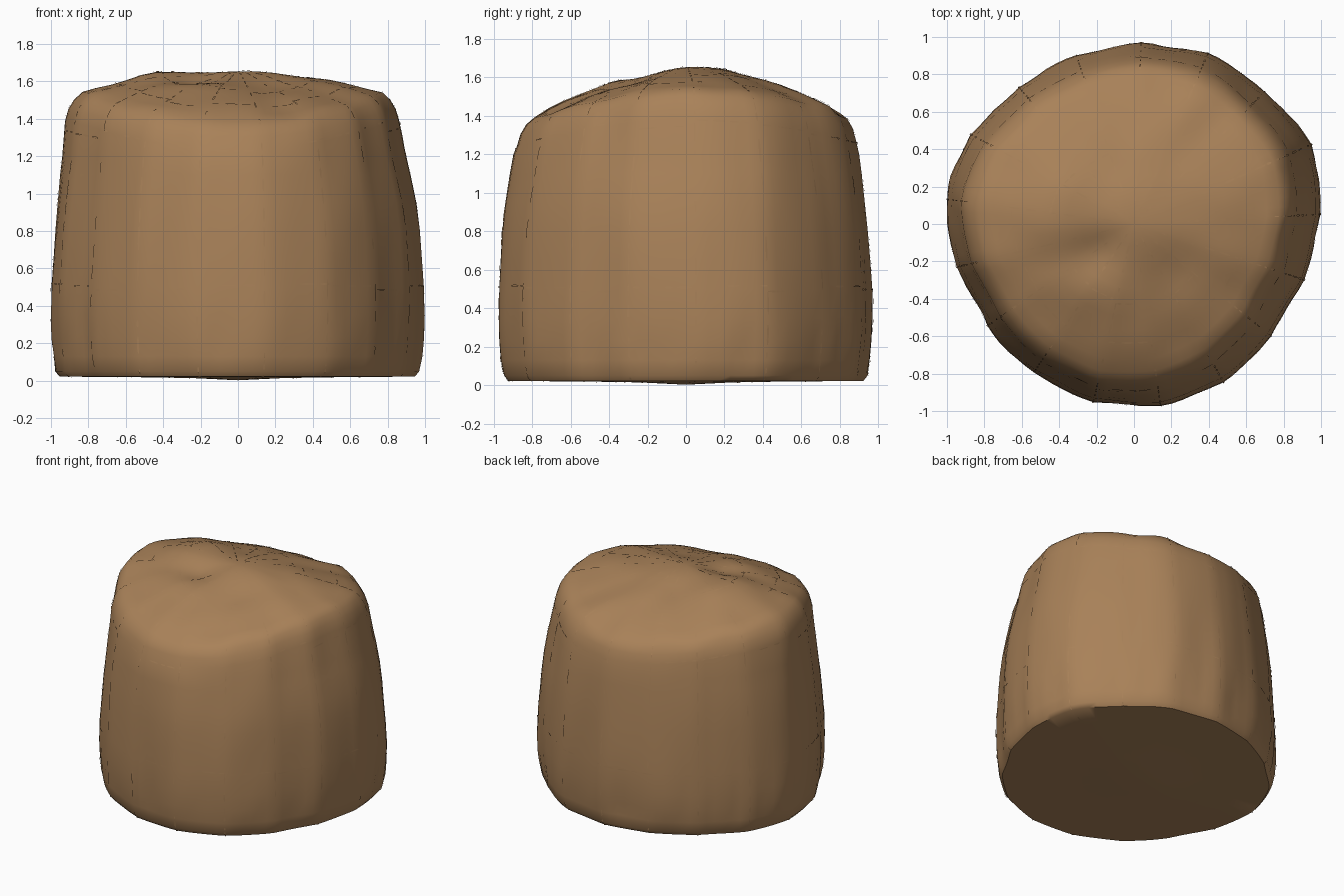
import bpy, bmesh, math, random
from mathutils import Vector, noise

random.seed(4)
if "Cube" in bpy.data.objects:
    bpy.data.objects.remove(bpy.data.objects["Cube"])

PANELS, STEPS = 17, 6
FIRST_SEAM = math.radians(3)
# Outline radius every 15 degrees, starting at +x
OUTLINE = [.985, 1.02, 1.03, .99, 1.0, .975, .965, .95, .95, .955, .99, 1.01,
           1.0, .97, .945, .96, .96, .97, .975, .975, .965, .955, .94, .96]
# Wall rows (radius factor, height) from the underside centre upward
WALL = [(.0, .002), (.25, .014), (.5, .018), (.75, .02), (.955, .022), (.978, .05),
        (.99, .13), (1, .23), (1.005, .35), (1.002, .5), (.993, .65), (.983, .8),
        (.968, .95), (.95, 1.1), (.935, 1.2)]
# Shoulder rows (radius factor, drop below the rim), then the crown rows
SHOULDER = [(.918, .15), (.9, .085), (.87, .035)]
CROWN = [.83, .76, .68, .6, .52, .44, .36, .28, .2, .12, .05, 0]
ROWS = len(WALL) + len(SHOULDER) + len(CROWN)
RIM_ROW, CROWN_ROW = len(WALL), len(WALL) + len(SHOULDER)


def outline(a):
    t = (a / math.tau * len(OUTLINE)) % len(OUTLINE)
    i, s = int(t), t % 1
    p = [OUTLINE[(i + k) % len(OUTLINE)] for k in (-1, 0, 1, 2)]
    return p[1] + .5 * s * (p[2] - p[0] + s * (2 * p[0] - 5 * p[1] + 4 * p[2] - p[3]
                            + s * (3 * (p[1] - p[2]) + p[3] - p[0])))


def hill(x, y, cx, cy, size, height):
    return height * math.exp(-((x - cx) ** 2 + (y - cy) ** 2) / size ** 2)


def row_point(a, k):
    """Point on the cushion at angle a on profile row k."""
    rim = 1.42 + .12 * math.cos(a) ** 2 - .03 * max(0, -math.sin(a))
    if k < RIM_ROW:
        f, z = WALL[k]
    elif k < CROWN_ROW:
        f, drop = SHOULDER[k - RIM_ROW]
        z = rim - drop
    else:
        f = CROWN[k - CROWN_ROW]
        z = rim + (1.655 - rim) * (1 - (f / .83) ** 1.75)
    # Flat leather panels between the seams
    frac = ((a - FIRST_SEAM) / math.tau * PANELS) % 1
    r = f * outline(a) * (1 - .01 * math.sin(math.pi * frac))
    # The shoulder on the left side slopes in more
    slope = min(1, max(0, (z - .9) / .5))
    r *= 1 - .06 * slope * max(0, math.cos(a + .25))
    x, y = r * math.cos(a), r * math.sin(a)
    # Soft wrinkles, sharper near the hem
    if 5 < k < CROWN_ROW:
        push = 1 + .012 * noise.noise(Vector((x * 5, y * 5, z * 1.5)))
        hem = max(0, 1 - abs(z - .2) / .25)
        push += .014 * hem * noise.noise(Vector((x * 11, y * 11, z * 2)))
        x, y = x * push, y * push
    if k >= CROWN_ROW:
        z += hill(x, y, -.46, .1, .2, .04) + hill(x, y, -.2, -.15, .13, -.045)
        z += hill(x, y, .15, -.33, .19, -.05)
        z += .02 * noise.noise(Vector((x * 4, y * 4, 3))) * min(1, f * 3)
    return Vector((x, y, z))


def surface(a, v):
    k = min(int(v), ROWS - 2)
    return row_point(a, k).lerp(row_point(a, k + 1), v - k)


def add_object(name, bm, mat):
    mesh = bpy.data.meshes.new(name)
    bm.to_mesh(mesh)
    bm.free()
    mesh.materials.append(mat)
    obj = bpy.data.objects.new(name, mesh)
    bpy.context.collection.objects.link(obj)
    return obj


leather = bpy.data.materials.new("tan leather")
leather.use_nodes = True
leather.diffuse_color = (.395, .221, .099, 1)
leather.node_tree.nodes["Principled BSDF"].inputs["Base Color"].default_value = leather.diffuse_color

# Cushion body
bm = bmesh.new()
count = PANELS * STEPS
angles = [FIRST_SEAM + math.tau * i / count for i in range(count)]
rings = [[bm.verts.new(row_point(a, k)) for a in angles] for k in range(1, ROWS - 1)]
for low, high in zip(rings, rings[1:]):
    for i in range(count):
        j = (i + 1) % count
        bm.faces.new((low[i], low[j], high[j], high[i]))
base = bm.verts.new(row_point(0, 0))
top = bm.verts.new(row_point(0, ROWS - 1))
for i in range(count):
    j = (i + 1) % count
    bm.faces.new((base, rings[0][j], rings[0][i]))
    bm.faces.new((top, rings[-1][i], rings[-1][j]))
body = add_object("cushion_body", bm, leather)
bpy.context.view_layer.objects.active = body
body.select_set(True)
bpy.ops.object.shade_smooth_by_angle(angle=math.radians(50))
body.select_set(False)

# Seam welts: thin leather dashes lying on the cushion
seams = bmesh.new()


def dash(a0, v0, a1, v1, width):
    pairs = []
    for s in (0, .25, .5, .75, 1):
        a, v = a0 + (a1 - a0) * s, v0 + (v1 - v0) * s
        p = surface(a, v)
        du = surface(a + .01, v) - p
        dv = surface(a, v + .02) - p
        n = du.cross(dv).normalized()
        along = (du if a0 != a1 else dv).normalized()
        side = n.cross(along) * width * (.5 if 0 < s < 1 else .2)
        pairs.append([seams.verts.new(p + n * .004 + q) for q in (-side, side)])
    for (l0, r0), (l1, r1) in zip(pairs, pairs[1:]):
        seams.faces.new((l0, l1, r1, r0))


# Upright seams from the underside to the crown
for i in range(PANELS):
    a = FIRST_SEAM + math.tau * i / PANELS
    v = 1.2
    while v < ROWS - 2.4:
        length = random.uniform(.25, .9)
        if random.random() < .75:
            dash(a, v, a, v + length, random.uniform(.006, .012))
        v += length + random.uniform(.1, .6)

# Level seams: underside, lower wall, shoulder and crown
for row, wobble in ((2, .3), (9, .12), (RIM_ROW, .4), (CROWN_ROW + 2, .5),
                    (CROWN_ROW + 5, .5)):
    for i in range(PANELS):
        a = FIRST_SEAM + math.tau * i / PANELS
        v = row + random.uniform(-wobble, wobble)
        s = random.uniform(0, .1)
        while s < .9:
            e = s + random.uniform(.1, .3)
            if random.random() < .75:
                dash(a + s * math.tau / PANELS, v, a + e * math.tau / PANELS, v,
                     random.uniform(.006, .012))
            s = e + random.uniform(.03, .15)
add_object("panel_seams", seams, leather)
